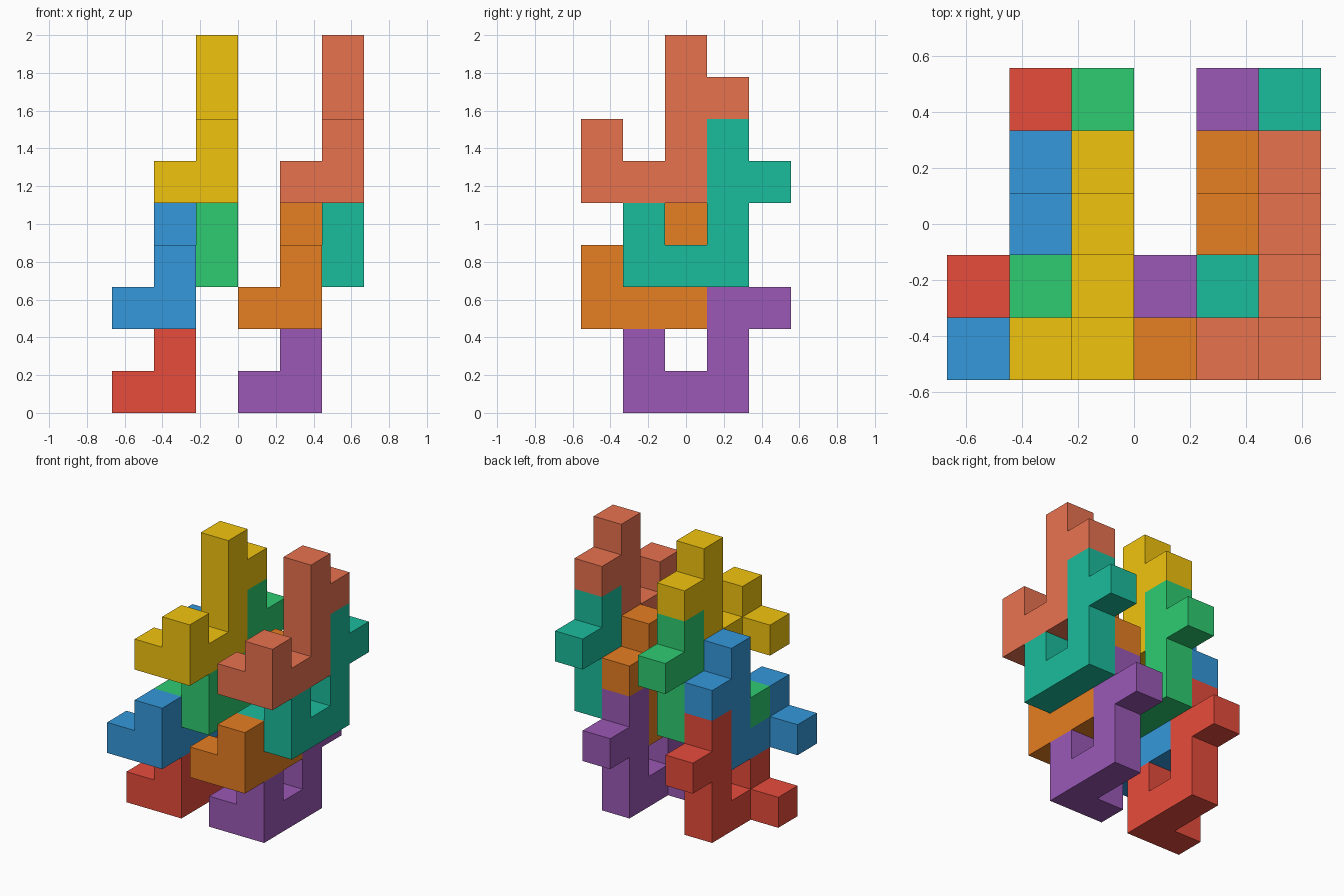
import bpy, bmesh
from mathutils import Vector

if "Cube" in bpy.data.objects:
    bpy.data.objects.remove(bpy.data.objects["Cube"])

U = 2 / 9                                # one cube
ORIGIN = Vector((-3, -2.5, 0))           # grid corner, in cubes

# One hooked piece of nine cubes: (x, y, z) grid cells
CELLS = {(0, 1, 0), (1, 1, 0), (1, 2, 0), (1, 3, 0), (1, 1, 1),
         (1, 3, 1), (1, 3, 2), (1, 3, 3), (1, 4, 2)}


def linear(hex_code):
    vals = [int(hex_code[i:i + 2], 16) / 255 for i in (0, 2, 4)]
    return [v / 12.92 if v < 0.04045 else ((v + 0.055) / 1.055) ** 2.4 for v in vals] + [1]


def piece_mesh():
    """Outer skin of the cells, with flat areas merged."""
    bm = bmesh.new()
    for cell in CELLS:
        centre = Vector(cell) + Vector((0.5, 0.5, 0.5))
        for axis in range(3):
            for sign in (-1, 1):
                n = Vector((0, 0, 0))
                n[axis] = sign
                if tuple(int(c + d) for c, d in zip(cell, n)) in CELLS:
                    continue
                a = Vector((0, 0, 0))
                a[(axis + 1) % 3] = 0.5
                b = n.cross(a)
                mid = centre + n / 2
                bm.faces.new([bm.verts.new((mid + p) * U)
                              for p in (-a - b, a - b, a + b, b - a)])
    bmesh.ops.remove_doubles(bm, verts=bm.verts, dist=1e-4)
    bmesh.ops.dissolve_limit(bm, angle_limit=0.01, verts=bm.verts, edges=bm.edges)
    bmesh.ops.recalc_face_normals(bm, faces=bm.faces)
    mesh = bpy.data.meshes.new("hook_piece")
    bm.to_mesh(mesh)
    bm.free()
    return mesh


# Each stack repeats the piece four times; the right stack is three cubes over
STEPS = [(0, 0, 0), (0, -1, 2), (1, 0, 3), (1, -1, 5)]
STACKS = {"left": (0, ["e74c3c", "3498db", "2ecc71", "f1c40f"]),
          "right": (3, ["9b59b6", "e67e22", "1abc9c", "e9724f"])}

base = piece_mesh()
for side, (shift, colours) in STACKS.items():
    for i, (step, colour) in enumerate(zip(STEPS, colours), 1):
        name = f"{side}_hook_piece_{i}"
        mesh = base.copy()
        mat = bpy.data.materials.new(name + "_colour")
        mat.diffuse_color = linear(colour)
        mat.use_nodes = True
        mat.node_tree.nodes["Principled BSDF"].inputs["Base Color"].default_value = mat.diffuse_color
        mesh.materials.append(mat)
        obj = bpy.data.objects.new(name, mesh)
        obj.location = (ORIGIN + Vector(step) + Vector((shift, 0, 0))) * U
        bpy.context.collection.objects.link(obj)
bpy.data.meshes.remove(base)
